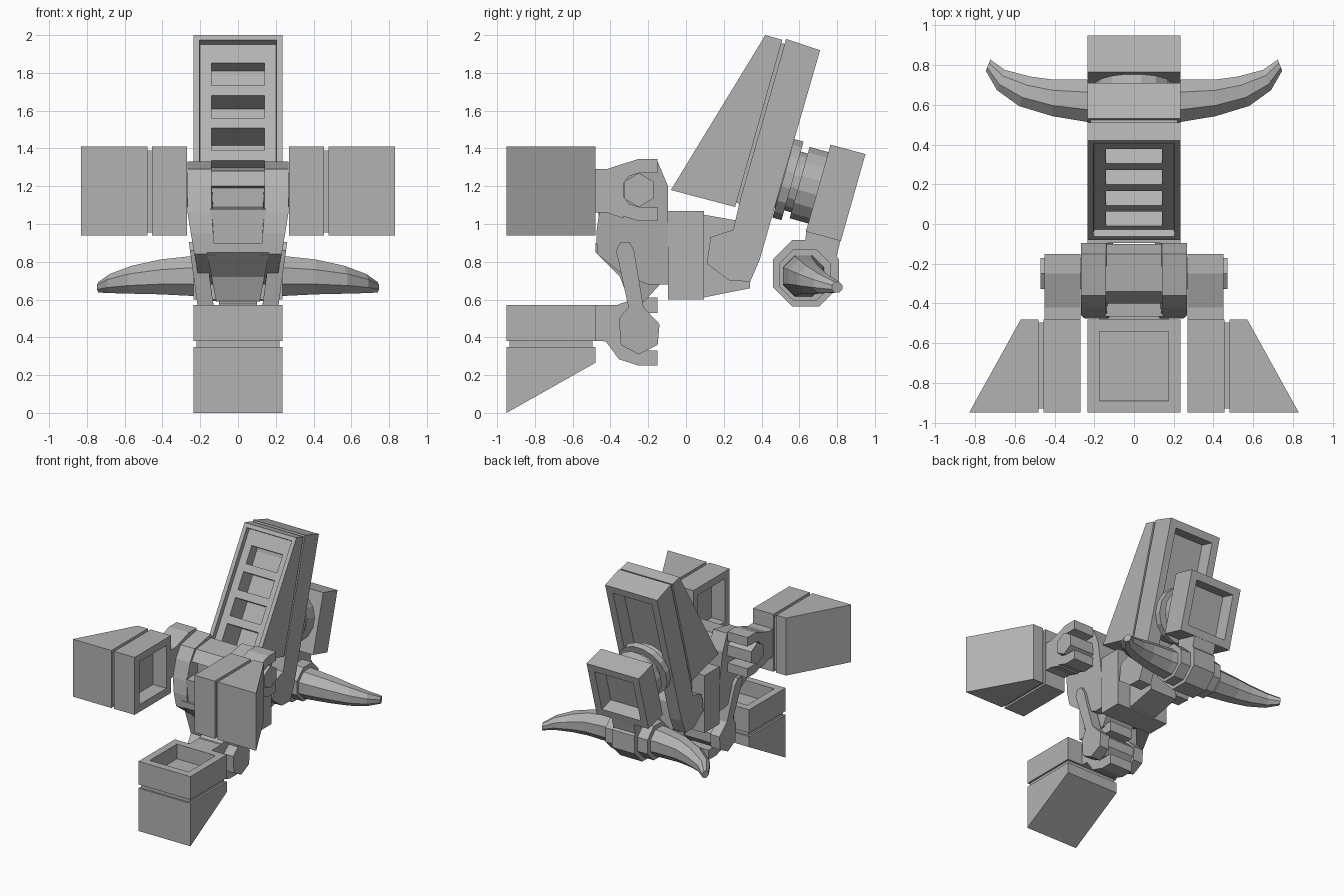
import bpy, bmesh, math
from mathutils import Vector

cube = bpy.data.objects.get("Cube")
if cube:
    bpy.data.objects.remove(cube)

grey = bpy.data.materials.new("mid_grey")
grey.use_nodes = True
COLOR = (0.45, 0.45, 0.45, 1)
grey.diffuse_color = COLOR
grey.node_tree.nodes["Principled BSDF"].inputs["Base Color"].default_value = COLOR


def finish(name, bm):
    bmesh.ops.recalc_face_normals(bm, faces=bm.faces)
    mesh = bpy.data.meshes.new(name)
    bm.to_mesh(mesh)
    bm.free()
    mesh.materials.append(grey)
    ob = bpy.data.objects.new(name, mesh)
    bpy.context.collection.objects.link(ob)
    return ob


def loft(name, rings, mirror=False):
    """Skin a list of rings of points, cap both ends, optionally mirror in x."""
    bm = bmesh.new()
    for sign in ((1, -1) if mirror else (1,)):
        vs = [[bm.verts.new((sign * x, y, z)) for x, y, z in ring] for ring in rings]
        n = len(vs[0])
        for a, b in zip(vs, vs[1:]):
            for i in range(n):
                j = (i + 1) % n
                bm.faces.new((a[i], a[j], b[j], b[i]))
        bm.faces.new(vs[0])
        bm.faces.new(vs[-1])
    return finish(name, bm)


def prism(name, pts, x0, x1=None, lean=None):
    """Extrude a side profile (y, z); one width is centred, two are mirrored."""
    lean = lean or (lambda x, z: x)
    lo, hi = (-x0, x0) if x1 is None else (x0, x1)
    rings = [[(lean(x, z), y, z) for y, z in pts] for x in (lo, hi)]
    return loft(name, rings, x1 is not None)


def plan(name, pts, z0, z1):
    """Extrude a mirrored top outline (x, y) upward."""
    return loft(name, [[(x, y, z) for x, y in pts] for z in (z0, z1)], True)


def rect(a0, a1, b0, b1):
    return [(a0, b0), (a1, b0), (a1, b1), (a0, b1)]


def ngon(cy, cz, r, n, start=0.5, scale=1.0):
    return [(cy + r * scale * math.cos(math.tau * (i + start) / n),
             cz + r * math.sin(math.tau * (i + start) / n)) for i in range(n)]


def clip_shape(cy, cz, outer, inner, reach):
    """C-shaped grip opening to the back."""
    angles = [math.radians(90 + 36 * i) for i in range(6)]
    arc = lambda r, seq: [(cy + r * math.cos(a), cz + r * math.sin(a)) for a in seq]
    return (arc(outer, angles) + [(cy + reach, cz - outer), (cy + reach, cz - inner)]
            + arc(inner, angles[::-1]) + [(cy + reach, cz + inner), (cy + reach, cz + outer)])


def recess(ob, direction, rim, depth):
    """Sink a square-walled pocket in the faces looking in a direction."""
    bm = bmesh.new()
    bm.from_mesh(ob.data)
    bm.normal_update()
    d = Vector(direction).normalized()
    faces = [f for f in bm.faces if f.normal.dot(d) > 0.97]
    bmesh.ops.inset_individual(bm, faces=faces, thickness=rim, depth=0)
    bmesh.ops.inset_individual(bm, faces=faces, thickness=0.001, depth=-depth)
    bm.to_mesh(ob.data)
    bm.free()


def cut(ob, cutter):
    cutter.hide_render = True
    cutter.hide_set(True)
    cutter.display_type = 'WIRE'
    mod = ob.modifiers.new("opening", 'BOOLEAN')
    mod.object = cutter
    mod.solver = 'EXACT'


def disc(name, y, z, r, thick, n=16):
    """Round plate facing along the tilted back axis."""
    axis, up = Vector((0, 0.963, -0.27)), Vector((0, 0.27, 0.963))
    c = Vector((0, y, z))
    rings = [[c + axis * s * thick / 2 + Vector((p, 0, 0)) + up * q
              for p, q in ngon(0, 0, r, n)] for s in (-1, 1)]
    loft(name, rings)


W = 0.235  # half width of a standard block

# Front foot
foot = prism("foot_block", rect(-0.95, -0.48, 0.38, 0.57), W)
recess(foot, (0, 0, 1), 0.085, 0.12)
prism("foot_spacer", rect(-0.935, -0.495, 0.34, 0.39), W - 0.015)
prism("foot_wedge", [(-0.95, 0.35), (-0.48, 0.35), (-0.48, 0.265), (-0.95, 0)], W)
prism("foot_clip_neck", [(-0.49, 0.57), (-0.36, 0.57), (-0.36, 0.36), (-0.44, 0.38), (-0.49, 0.38)], 0.1)
prism("foot_clip", clip_shape(-0.25, 0.43, 0.18, 0.1, 0.1), 0.1)
prism("ankle_bar", ngon(-0.25, 0.43, 0.1, 8), 0.15)

# Ankle struts leaning out toward the body
strut = [(-0.25, 0.31), (-0.15, 0.36), (-0.14, 0.47), (-0.225, 0.56), (-0.275, 0.86),
         (-0.3, 0.905), (-0.345, 0.905), (-0.37, 0.86), (-0.305, 0.56), (-0.355, 0.5), (-0.345, 0.36)]
prism("ankle_struts", strut, 0.12, 0.205, lambda x, z: x + 0.055 * max(0, min(1, (z - 0.5) / 0.4)))

# Side feet
side = plan("side_blocks", rect(0.27, 0.455, -0.95, -0.48), 0.94, 1.41)
bm = bmesh.new()
bm.from_mesh(side.data)
bm.normal_update()
inner = [f for f in bm.faces if f.normal.x * f.calc_center_median().x < 0 and abs(f.normal.x) > 0.9]
bmesh.ops.inset_individual(bm, faces=inner, thickness=0.085, depth=0)
bmesh.ops.inset_individual(bm, faces=inner, thickness=0.001, depth=-0.12)
bm.to_mesh(side.data)
bm.free()
plan("side_spacers", rect(0.445, 0.49, -0.93, -0.495), 0.955, 1.39)
plan("side_wedges", [(0.48, -0.48), (0.57, -0.48), (0.83, -0.95), (0.48, -0.95)], 0.94, 1.41)
prism("side_clip_necks", [(-0.49, 1.29), (-0.42, 1.29), (-0.33, 1.32), (-0.33, 1.03), (-0.42, 1.06), (-0.49, 1.06)],
      0.27, 0.45)
prism("side_clips", clip_shape(-0.25, 1.18, 0.165, 0.09, 0.1), 0.27, 0.45)
prism("shoulder_bar", ngon(-0.25, 1.18, 0.09, 6), 0.47)

# Chest
cheek = [(-0.47, 0.84), (-0.475, 0.95), (-0.46, 1.06), (-0.42, 1.2), (-0.36, 1.29), (-0.15, 1.33),
         (-0.095, 1.2), (-0.095, 0.68), (-0.2, 0.68), (-0.33, 0.73)]
narrow = lambda x, z: x * (0.76 + 0.24 * max(0, min(1, (z - 0.68) / 0.37)))
prism("chest_cheeks", cheek, 0.14, 0.267, narrow)
prism("chest_core", [(-0.46, 0.84), (-0.465, 1.08), (-0.33, 1.09), (-0.33, 1.19), (-0.4, 1.2), (-0.34, 1.28),
                     (-0.15, 1.3), (-0.1, 1.2), (-0.1, 0.7), (-0.3, 0.74)], 0.145)
prism("chest_panel", [(-0.48, 0.9), (-0.478, 0.85), (-0.35, 0.72), (-0.3, 0.59), (-0.22, 0.59), (-0.12, 0.7), (-0.12, 0.9)],
      0.175, None, lambda x, z: x * (1 - 1.1 * (0.9 - z)))

# Waist and neck
prism("waist_block", rect(-0.095, 0.095, 0.6, 1.07), W)
prism("neck", [(0.09, 1.05), (0.26, 1.02), (0.33, 0.9), (0.34, 0.66), (0.09, 0.61)], 0.12)
prism("neck_pin", ngon(0.24, 0.84, 0.09, 8), 0.2)

# Sloped grille tower
tower = prism("grille_tower", [(-0.08, 1.18), (0.42, 2.0), (0.51, 1.975), (0.26, 1.09)], W)
recess(tower, (0, -0.854, 0.52), 0.045, 0.04)
along, inward = Vector((0.52, 0.854)), Vector((0.854, -0.52))
for i, depth in enumerate((0.22, 0.18, 0.14, 0.09)):
    y = 0.025 + 0.105 * i
    c = Vector((y, 1.16 + (y + 0.046) * 1.64))
    quad = [c + along * a + inward * d for a, d in ((-0.07, -0.02), (0.07, -0.02), (0.07, depth), (-0.07, depth))]
    cut(tower, prism(f"slot_cutter_{i + 1}", [tuple(p) for p in quad], 0.14))
prism("tower_spacer", [(0.49, 1.96), (0.54, 1.95), (0.3, 1.1), (0.25, 1.12)], W - 0.015)

# Tower back plate with hinge fingers
back = prism("back_plate", [(0.53, 1.98), (0.71, 1.92), (0.47, 1.09), (0.29, 1.14)], W)
recess(back, (0, 0.963, -0.27), 0.085, 0.12)
prism("hinge_fingers", [(0.29, 1.14), (0.47, 1.09), (0.39, 0.81), (0.34, 0.695), (0.23, 0.7), (0.11, 0.79),
                        (0.13, 0.93), (0.25, 0.97)], 0.125, W)

# Turntable joint
disc("turntable_flange", 0.54, 1.235, 0.22, 0.05)
disc("turntable_hub", 0.61, 1.215, 0.165, 0.34)
disc("turntable_disc", 0.652, 1.205, 0.2, 0.105)

# Tail block and horn holder
tail = prism("tail_block", [(0.765, 1.42), (0.95, 1.37), (0.82, 0.91), (0.635, 0.96)], W)
recess(tail, (0, 0.963, -0.27), 0.085, 0.12)
prism("horn_holder_neck", [(0.635, 0.97), (0.82, 0.92), (0.79, 0.8), (0.63, 0.8)], 0.1)
prism("horn_holder", ngon(0.635, 0.74, 0.19, 8), 0.1)
prism("horn_collars", ngon(0.63, 0.73, 0.15, 8), 0.1, 0.19)

# Horns
stations = [(0.1, 0.625, 0.725, 0.125), (0.235, 0.62, 0.725, 0.115), (0.41, 0.635, 0.72, 0.1),
            (0.55, 0.668, 0.705, 0.08), (0.67, 0.725, 0.685, 0.055), (0.735, 0.8, 0.665, 0.03)]
loft("horns", [[(x + (y - cy) * -0.4 * (x > 0.5), y, z) for y, z in ngon(cy, cz, r, 8)]
               for x, cy, cz, r in stations], True)
